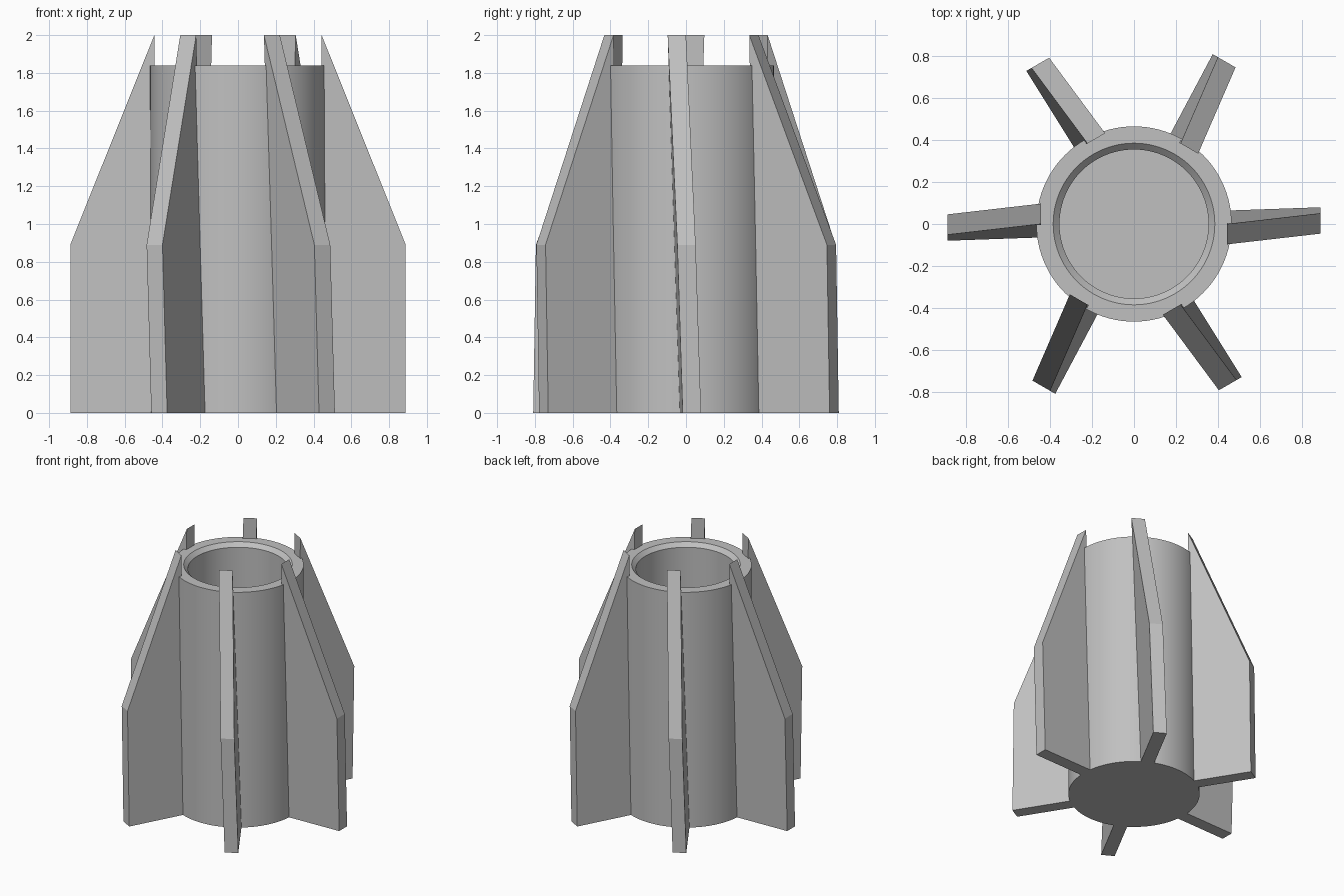
import bpy
import bmesh
from math import cos, sin, pi, radians

cube = bpy.data.objects.get("Cube")
if cube:
    bpy.data.objects.remove(cube, do_unlink=True)

GREY = (0.53, 0.53, 0.53, 1.0)
grey = bpy.data.materials.new("plain grey")
grey.use_nodes = True
grey.diffuse_color = GREY
grey.node_tree.nodes["Principled BSDF"].inputs["Base Color"].default_value = GREY


def add_object(name, bm):
    """Turn a bmesh into a grey object in the scene."""
    bmesh.ops.recalc_face_normals(bm, faces=bm.faces)
    mesh = bpy.data.meshes.new(name)
    bm.to_mesh(mesh)
    bm.free()
    mesh.materials.append(grey)
    obj = bpy.data.objects.new(name, mesh)
    bpy.context.collection.objects.link(obj)
    return obj


def lathe(name, profile, sides=96):
    """Revolve an (r, z) profile about z and cap both ends."""
    bm = bmesh.new()
    rings = [[bm.verts.new((r * cos(2 * pi * i / sides), r * sin(2 * pi * i / sides), z))
              for i in range(sides)] for r, z in profile]
    for a, b in zip(rings, rings[1:]):
        for i in range(sides):
            j = (i + 1) % sides
            bm.faces.new((a[i], a[j], b[j], b[i]))
    bm.faces.new(rings[0])
    bm.faces.new(rings[-1])
    return add_object(name, bm)


def fin(name, angle, thickness=0.097):
    """Tapered plate, slightly yawed and leaning sideways as it rises."""
    outline = [(0.443, 0), (0.888, 0), (0.888, 0.89), (0.443, 2.0)]
    bm = bmesh.new()
    sides = []
    for offset in (-thickness / 2, thickness / 2):
        ring = []
        for r, z in outline:
            t = 0.035 * r - 0.032 * z + offset
            ring.append(bm.verts.new((r * cos(angle) - t * sin(angle),
                                      r * sin(angle) + t * cos(angle), z)))
        bm.faces.new(ring)
        sides.append(ring)
    a, b = sides
    for i in range(len(outline)):
        j = (i + 1) % len(outline)
        bm.faces.new((a[i], a[j], b[j], b[i]))
    return add_object(name, bm)


# Hollow body: closed base, outer wall, flat rim, chamfered bore, floor
body = lathe("body_tube", [(0.465, 0), (0.465, 1.84), (0.385, 1.84),
                           (0.355, 1.81), (0.355, 0.11)])
bpy.ops.object.select_all(action="DESELECT")
body.select_set(True)
bpy.context.view_layer.objects.active = body
bpy.ops.object.shade_smooth_by_angle(angle=radians(30))

# Six fins evenly spaced around the body
for k in range(6):
    fin(f"fin_{k + 1}", k * pi / 3)
